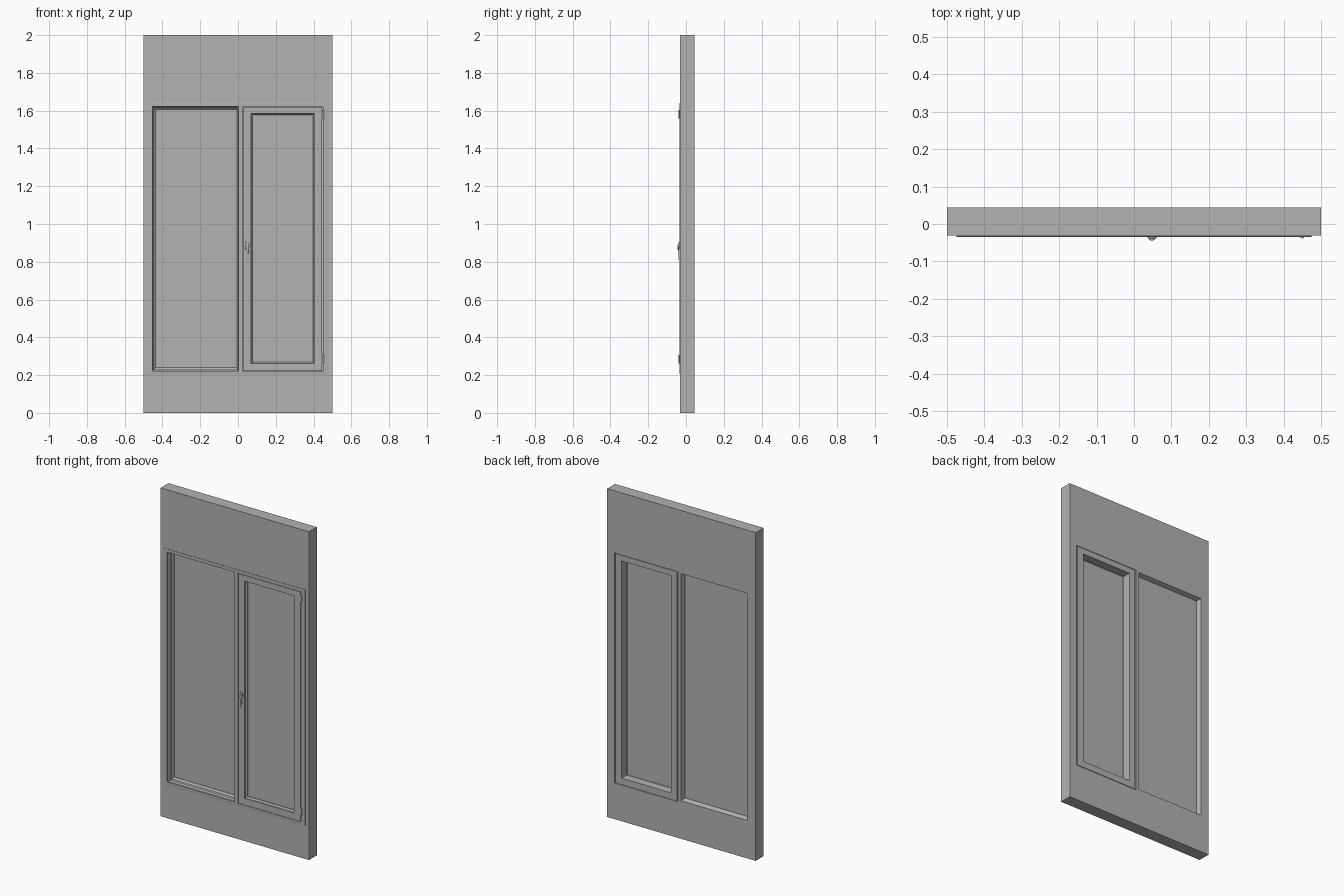
import bpy, bmesh, math

cube = bpy.data.objects.get("Cube")
if cube:
    bpy.data.objects.remove(cube, do_unlink=True)

grey = bpy.data.materials.new("plain_grey")
grey.use_nodes = True
grey.diffuse_color = (0.45, 0.45, 0.45, 1)
grey.node_tree.nodes["Principled BSDF"].inputs["Base Color"].default_value = grey.diffuse_color

FRONT, CASING, BACK = -0.031, -0.035, 0.044


def finish(name, bm):
    bmesh.ops.recalc_face_normals(bm, faces=bm.faces[:])
    mesh = bpy.data.meshes.new(name)
    bm.to_mesh(mesh)
    bm.free()
    mesh.materials.append(grey)
    obj = bpy.data.objects.new(name, mesh)
    bpy.context.collection.objects.link(obj)
    return obj


def inset(rect, d):
    x0, x1, z0, z1 = rect
    return (x0 + d, x1 - d, z0 + d, z1 - d)


def loft(name, sections, ring=False):
    """Join rectangles (rect, y) in order; a ring closes on itself, else ends are capped."""
    bm = bmesh.new()
    loops = []
    for (x0, x1, z0, z1), y in sections:
        loops.append([bm.verts.new((x, y, z)) for x, z in
                      ((x0, z0), (x1, z0), (x1, z1), (x0, z1))])
    pairs = list(zip(loops, loops[1:]))
    if ring:
        pairs.append((loops[-1], loops[0]))
    else:
        bm.faces.new(loops[0])
        bm.faces.new(loops[-1])
    for a, b in pairs:
        for i in range(4):
            j = (i + 1) % 4
            bm.faces.new((a[i], a[j], b[j], b[i]))
    return finish(name, bm)


def cut(target, cutter):
    cutter.hide_render = True
    mod = target.modifiers.new("opening", 'BOOLEAN')
    mod.operation, mod.solver, mod.object = 'DIFFERENCE', 'EXACT', cutter
    bpy.context.view_layer.objects.active = target
    bpy.ops.object.modifier_apply(modifier=mod.name)
    bpy.data.objects.remove(cutter, do_unlink=True)


def cylinder(name, radius, top_radius, depth, location, along_y=False, scale=(1, 1, 1)):
    bpy.ops.mesh.primitive_cone_add(vertices=20, radius1=radius, radius2=top_radius, depth=depth,
                                    location=location,
                                    rotation=(math.pi / 2 if along_y else 0, 0, 0))
    obj = bpy.context.object
    obj.name = name
    obj.scale = scale
    obj.data.materials.append(grey)
    bpy.ops.object.shade_smooth_by_angle()
    return obj


# Wall panel with the slightly proud casing
wall = (-0.5, 0.5, 0, 2)
casing = (-0.475, 0.475, 0.205, 1.64)
panel = loft("wall_panel", [(wall, BACK), (wall, FRONT), (casing, FRONT),
                            (casing, CASING + 0.001), (inset(casing, 0.003), CASING)])

# Opening of the fixed light, with stepped and sloped front reveals
fixed = (-0.453, 0.002, 0.222, 1.622)
pane = (-0.437, -0.004, 0.24, 1.607)
back_fixed = (-0.445, 0.002, 0.232, 1.615)
cut(panel, loft("fixed_cutter", [
    (fixed, -0.06), (fixed, -0.025), (inset(fixed, 0.007), -0.018),
    (inset(fixed, 0.007), 0.0), (pane, 0.008),
    (pane, 0.02), (back_fixed, BACK), (back_fixed, 0.06)]))
loft("fixed_glass", [(inset(pane, -0.004), 0.011), (inset(pane, -0.004), 0.016)])

# Opening of the hinged sash
opening = (0.023, 0.45, 0.22, 1.622)
cut(panel, loft("sash_cutter", [(opening, -0.06), (opening, 0.06)]))

# Hinged sash: the flange fills the gap halfway through the wall
leaf = (0.028, 0.445, 0.222, 1.62)
light = (0.07, 0.403, 0.262, 1.585)
loft("sash", [(leaf, CASING), (leaf, -0.008), (opening, -0.008), (opening, 0.028),
              (inset(leaf, 0.001), 0.028), (inset(leaf, 0.001), BACK),
              (light, BACK), (light, -0.005), (inset(light, 0.007), -0.012),
              (inset(light, 0.007), -0.018), (light, -0.026), (light, CASING)], ring=True)
loft("sash_glass", [(inset(light, 0.004), -0.011), (inset(light, 0.004), -0.005)])

# Hinges
for label, z in (("lower", 0.285), ("upper", 1.58)):
    cylinder(label + "_hinge", 0.005, 0.005, 0.045, (0.45, CASING, z), scale=(1, 0.7, 1))

# Handle: rose, neck and tapered lever
cylinder("handle_rose", 0.012, 0.011, 0.004, (0.048, CASING - 0.002, 0.888), True, (1, 1.5, 1))
cylinder("handle_neck", 0.007, 0.007, 0.008, (0.048, CASING - 0.004, 0.885), True)
cylinder("handle_lever", 0.005, 0.008, 0.08, (0.048, CASING - 0.006, 0.85), scale=(1, 0.38, 1))
